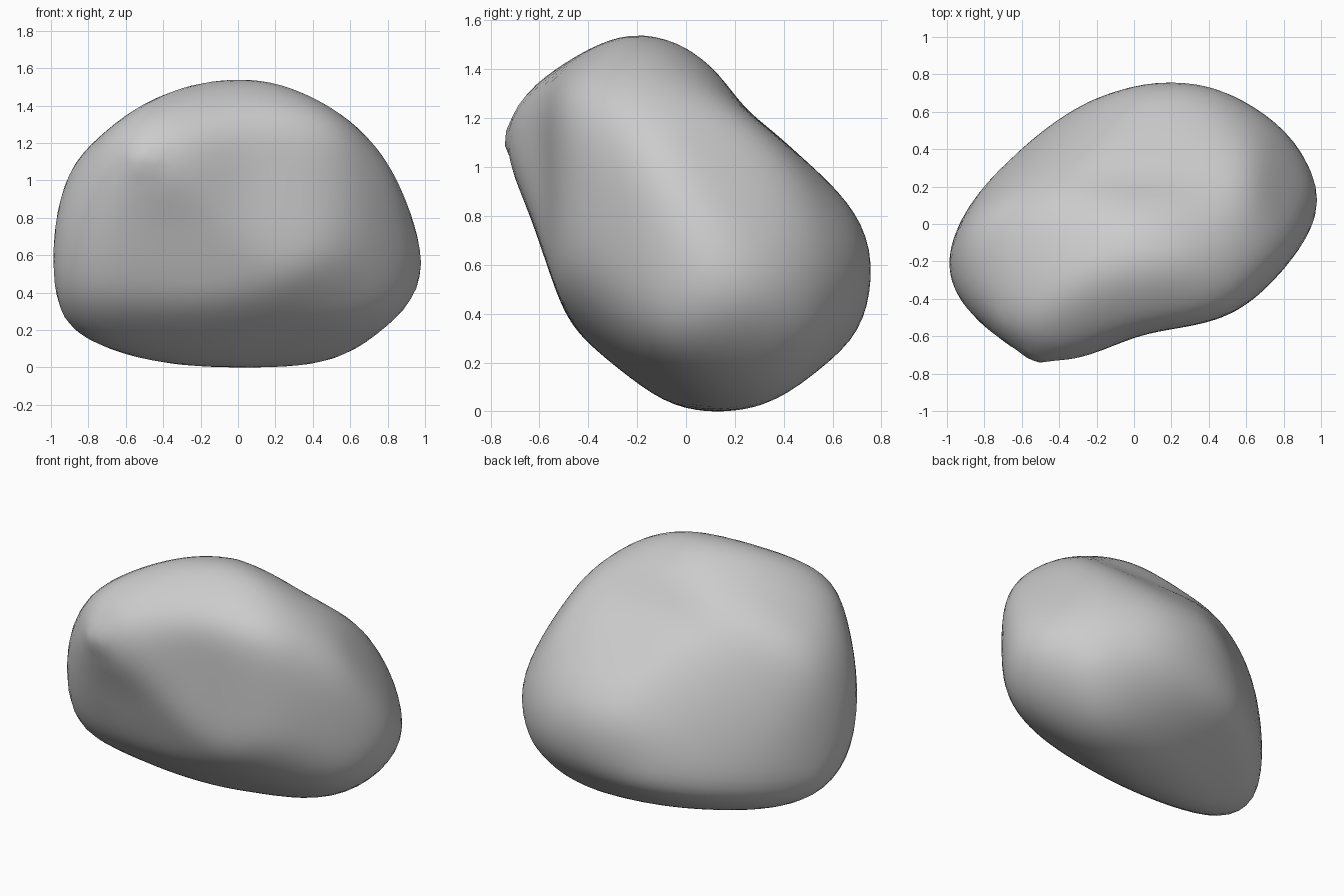
import bpy
import bmesh
from math import atan2, cos, sin, radians, tau
from mathutils import Vector

cube = bpy.data.objects.get("Cube")
if cube:
    bpy.data.objects.remove(cube, do_unlink=True)

SHARPNESS = 50     # how crisply neighbouring outlines meet
ALLOWANCE = 1.025  # stone left on for the smoothing to take off


def polar_curve(points, steps=8):
    """Smooth closed curve through the points, as sorted (angle, radius)."""
    pts = [Vector(p) for p in points]
    n = len(pts)
    samples = []
    for i in range(n):
        a, b, c, d = (pts[(i + k) % n] for k in (-1, 0, 1, 2))
        for s in range(steps):
            t = s / steps
            p = b + (c - a) * (t / 2) + (a * 2 - b * 5 + c * 4 - d) * (t * t / 2) \
                + (b * 3 - a - c * 3 + d) * (t ** 3 / 2)
            samples.append((atan2(p.y, p.x), p.length))
    samples.sort()
    first, last = samples[0], samples[-1]
    return [(last[0] - tau, last[1])] + samples + [(first[0] + tau, first[1])]


def radius_at(curve, angle):
    for (a0, r0), (a1, r1) in zip(curve, curve[1:]):
        if a0 <= angle <= a1:
            return r0 + (r1 - r0) * (angle - a0) / max(a1 - a0, 1e-9)
    return curve[-1][1]


def carver(turn, tilt, *points):
    """An outline around the centre of the stone, turned about z and tilted."""
    turn, tilt = radians(turn), radians(tilt)
    across = Vector((cos(turn), sin(turn), 0))
    away = Vector((-sin(turn), cos(turn), 0))
    up = away * sin(tilt) + Vector((0, 0, cos(tilt)))
    return across, up, polar_curve(points)


# Upright, level and diagonal outlines that carve the boulder
broad = carver(0, 0, (1.03, -.23), (.62, .61), (0, .77), (-.71, .57), (-1, -.15),
               (-.88, -.69), (-.05, -.77), (.6, -.7))
leaning = carver(90, 0, (.76, -.23), (.69, .03), (.4, .32), (.22, .47), (.1, .65),
                 (-.08, .75), (-.33, .74), (-.76, .4), (-.64, .08), (-.46, -.42),
                 (-.29, -.66), (.17, -.77), (.6, -.6))
level = carver(0, 90, (1.03, .18), (.76, .54), (.18, .76), (-.6, .43), (-1, -.2),
               (-.87, -.5), (-.53, -.79), (0, -.59), (.6, -.42))
front_diagonal = carver(45, 30, (.94, -.38), (.74, .14), (.34, .41), (.1, .6),
                        (-.42, .64), (-.89, .4), (-.89, -.32), (-.03, -.65), (.55, -.75))
back_diagonal = carver(225, 30, (.96, -.19), (.87, .45), (.47, .68), (-.1, .81),
                       (-.54, .55), (-.93, -.1), (-.63, -.57), (.08, -.8), (.75, -.76))
under_diagonal = carver(135, -30, (.7, -.37), (.48, .26), (-.06, .64), (-.62, .585),
                        (-.75, .09), (-.52, -.36), (.09, -.74), (.6, -.86))
CARVERS = (broad, leaning, level, front_diagonal, back_diagonal, under_diagonal)


def carved_radius(direction):
    """Soft minimum of the distances allowed by every outline."""
    total = 0
    for across, up, curve in CARVERS:
        u, v = direction.dot(across), direction.dot(up)
        spread = Vector((u, v)).length
        if spread > 1e-4:
            total += (spread / radius_at(curve, atan2(v, u))) ** SHARPNESS
    return ALLOWANCE * total ** (-1 / SHARPNESS)


# Boulder body: sphere carved by the outlines, then worn smooth
bm = bmesh.new()
bmesh.ops.create_icosphere(bm, subdivisions=5, radius=1)
for vert in bm.verts:
    direction = vert.co.normalized()
    vert.co = direction * carved_radius(direction)
for _ in range(9):
    bmesh.ops.smooth_vert(bm, verts=bm.verts, factor=.5,
                          use_axis_x=True, use_axis_y=True, use_axis_z=True)

# Small beak on the upper front with a pinch beside it
beak, pinch = Vector((-.53, -.72, .35)), Vector((-.45, -.66, .27))
for vert in bm.verts:
    pull = max(0, 1 - (vert.co - beak).length / .16) ** 2
    push = max(0, 1 - (vert.co - pinch).length / .1) ** 2
    vert.co.y += .04 * (push - pull)

# Rest the boulder on the ground
lowest = min(vert.co.z for vert in bm.verts)
bmesh.ops.translate(bm, verts=bm.verts, vec=(0, 0, -lowest))

mesh = bpy.data.meshes.new("boulder")
bm.to_mesh(mesh)
bm.free()
boulder = bpy.data.objects.new("boulder", mesh)
bpy.context.collection.objects.link(boulder)

# Plain grey stone
stone = bpy.data.materials.new("grey_stone")
stone.use_nodes = True
grey = (.6, .6, .6, 1)
stone.diffuse_color = grey
stone.node_tree.nodes["Principled BSDF"].inputs["Base Color"].default_value = grey
mesh.materials.append(stone)

bpy.context.view_layer.objects.active = boulder
boulder.select_set(True)
bpy.ops.object.shade_smooth()
